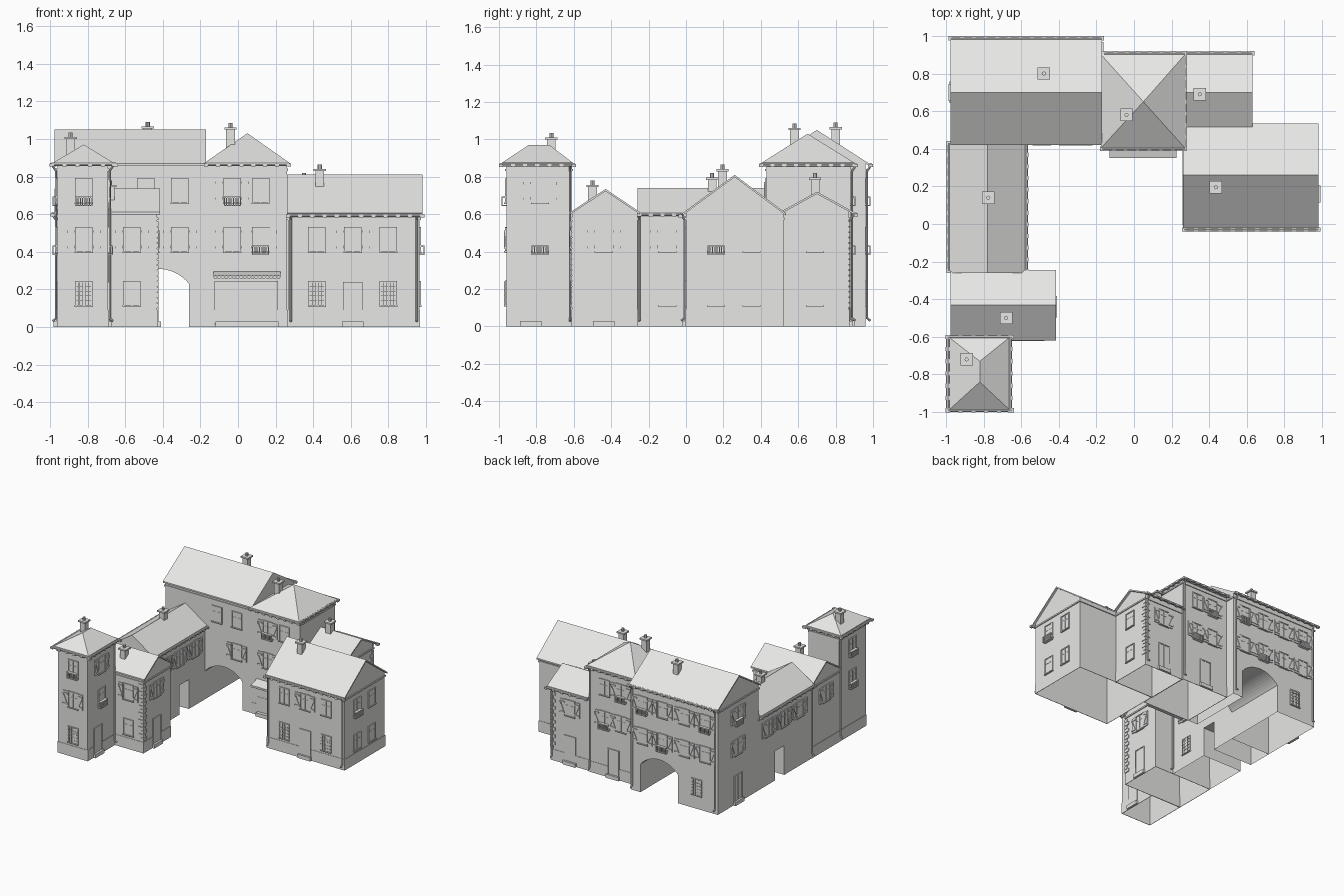
import bpy, bmesh, math
from mathutils import Matrix, Vector

if "Cube" in bpy.data.objects:
    bpy.data.objects.remove(bpy.data.objects["Cube"])

grey = bpy.data.materials.new("plaster_grey")
grey.use_nodes = True
colour = (0.8, 0.8, 0.79, 1)
grey.diffuse_color = colour
grey.node_tree.nodes["Principled BSDF"].inputs["Base Color"].default_value = colour


def finish(name, bm, smooth=False):
    bmesh.ops.recalc_face_normals(bm, faces=bm.faces)
    me = bpy.data.meshes.new(name)
    bm.to_mesh(me)
    bm.free()
    me.materials.append(grey)
    ob = bpy.data.objects.new(name, me)
    bpy.context.collection.objects.link(ob)
    if smooth:
        bpy.ops.object.select_all(action="DESELECT")
        ob.select_set(True)
        bpy.context.view_layer.objects.active = ob
        bpy.ops.object.shade_smooth_by_angle()
    return ob


def box(bm, lo, hi, mat=Matrix()):
    lo, hi = Vector(lo), Vector(hi)
    m = mat @ Matrix.Translation((lo + hi) / 2) @ Matrix.Diagonal((hi - lo).to_4d())
    bmesh.ops.create_cube(bm, size=1, matrix=m)


def rod(bm, a, b, r):
    a, b = Vector(a), Vector(b)
    rot = (b - a).to_track_quat("Z", "Y").to_matrix().to_4x4()
    bmesh.ops.create_cone(bm, cap_ends=True, segments=8, radius1=r, radius2=r,
                          depth=(b - a).length, matrix=Matrix.Translation((a + b) / 2) @ rot)


def prism(axis, pts, l0, l1):
    """Profile of (across, z) points swept along an axis."""
    bm = bmesh.new()
    rings = [[bm.verts.new((l, a, z) if axis == "x" else (a, l, z)) for a, z in pts] for l in (l0, l1)]
    bm.faces.new(rings[0])
    bm.faces.new(rings[1][::-1])
    for i in range(len(pts)):
        j = (i + 1) % len(pts)
        bm.faces.new((rings[0][i], rings[1][i], rings[1][j], rings[0][j]))
    return bm


def cut(ob, bm):
    cutter = finish("passage_cutter", bm)
    mod = ob.modifiers.new("passage", "BOOLEAN")
    mod.operation, mod.solver, mod.object = "DIFFERENCE", "EXACT", cutter
    bpy.context.view_layer.objects.active = ob
    bpy.ops.object.modifier_apply(modifier="passage")
    bpy.data.objects.remove(cutter)


def open_bottom(ob):
    bm = bmesh.new()
    bm.from_mesh(ob.data)
    low = [f for f in bm.faces if max(v.co.z for v in f.verts) < 0.001]
    bmesh.ops.delete(bm, geom=low, context="FACES")
    bm.to_mesh(ob.data)
    bm.free()


def gable(name, axis, ends, walls, roof_ends, eaves, ridge, ze, zr, cutter=None):
    t = 0.012
    def under(a):
        e = eaves[0] if a < ridge else eaves[1]
        return ze + (zr - ze) * (a - e) / (ridge - e) - t
    a0, a1 = walls
    body = finish(name + "_walls", prism(axis, [(a0, 0), (a1, 0), (a1, under(a1)),
                  (ridge, zr - t), (a0, under(a0))], *ends))
    if cutter:
        cut(body, cutter)
    open_bottom(body)
    finish(name + "_roof", prism(axis, [(eaves[0], ze), (ridge, zr), (eaves[1], ze),
           (eaves[1], ze - t), (ridge, zr - t), (eaves[0], ze - t)], *roof_ends))


def hip(name, x, y, top, rx, ry, ridge, ze, zr):
    bm = bmesh.new()
    box(bm, (x[0], y[0], 0), (x[1], y[1], top))
    open_bottom(finish(name + "_walls", bm))
    bm = bmesh.new()
    pts = [(a, b, z) for a in rx for b in ry for z in (ze - 0.012, ze)]
    pts += [(ridge[0], b, zr) for b in set(ridge[1:])]
    bmesh.ops.convex_hull(bm, input=[bm.verts.new(p) for p in pts])
    finish(name + "_roof", bm)


# Arched carriage passage and small side passage
angle = math.radians(50.4)
arch = [(-0.26, -0.1)]
for i in range(17):
    t = angle - 2 * angle * i / 16
    arch.append((-0.43 + 0.2206 * math.sin(t), 0.0894 + 0.2206 * math.cos(t)))
arch.append((-0.6, -0.1))
side_gate = [(0.1, -0.1), (0.22, -0.1), (0.22, 0.24), (0.1, 0.24)]

# Building masses
gable("main_house", "x", (-0.96, -0.17), (0.43, 0.96), (-0.975, -0.17), (0.42, 0.98),
      0.70, 0.87, 1.05, prism("y", arch, 0.3, 1.1))
gable("west_wing", "y", (-0.26, 0.43), (-0.96, -0.6), (-0.26, 0.43), (-0.98, -0.58),
      -0.78, 0.61, 0.74, prism("x", side_gate, -1.1, -0.5))
gable("low_house", "x", (-0.96, -0.43), (-0.61, -0.26), (-0.975, -0.415), (-0.62, -0.245), -0.43, 0.61, 0.735)
gable("east_house", "x", (0.265, 0.965), (0, 0.52), (0.26, 0.98), (-0.02, 0.535), 0.26, 0.605, 0.81)
gable("back_house", "x", (0.26, 0.615), (0.52, 0.87), (0.26, 0.63), (0.5, 0.9), 0.70, 0.61, 0.72)
hip("corner_tower", (-0.96, -0.69), (-0.96, -0.61), 0.86, (-0.98, -0.665), (-0.985, -0.605),
    (-0.82, -0.84, -0.73), 0.875, 0.97)
hip("square_tower", (-0.17, 0.26), (0.43, 0.88), 0.86, (-0.175, 0.27), (0.405, 0.9),
    (0.05, 0.65, 0.65), 0.875, 1.03)


def bands(bm, x, y, z0, z1, out):
    box(bm, (x[0] - out, y[0] - out, z0), (x[1] + out, y[0], z1))
    box(bm, (x[0] - out, y[1], z0), (x[1] + out, y[1] + out, z1))
    box(bm, (x[0] - out, y[0], z0), (x[0], y[1], z1))
    box(bm, (x[1], y[0], z0), (x[1] + out, y[1], z1))


# Cornices under the eaves and plinths at the ground
cornice, plinth = bmesh.new(), bmesh.new()
blocks = [((-0.96, -0.69), (-0.96, -0.61), 0.83), ((-0.17, 0.26), (0.43, 0.88), 0.83),
          ((0.265, 0.965), (0, 0.52), 0.57), ((0.26, 0.615), (0.52, 0.87), 0.57),
          ((-0.96, -0.43), (-0.61, -0.26), 0.57)]
for x, y, z in blocks:
    bands(cornice, x, y, z, z + 0.012, 0.007)
    bands(plinth, x, y, 0, 0.09, 0.003)
bands(cornice, (-0.96, -0.17), (0.43, 0.96), 0.83, 0.842, 0.007)
bands(cornice, (-0.96, -0.6), (-0.26, 0.43), 0.57, 0.582, 0.007)
finish("cornices", cornice)
finish("plinths", plinth)

# Gutters with brackets
gutters = bmesh.new()
for a, b in [((-0.99, -0.99, 0.865), (-0.65, -0.99, 0.865)), ((-0.99, -0.99, 0.865), (-0.99, -0.6, 0.865)),
             ((-0.658, -0.99, 0.865), (-0.658, -0.6, 0.865)), ((-0.99, -0.6, 0.865), (-0.65, -0.6, 0.865)),
             ((-0.987, -0.25, 0.6), (-0.987, 0.43, 0.6)), ((-0.573, -0.25, 0.6), (-0.573, 0.43, 0.6)),
             ((0.265, -0.03, 0.595), (0.98, -0.03, 0.595)), ((-0.975, 0.988, 0.865), (-0.17, 0.988, 0.865)),
             ((-0.17, 0.4, 0.865), (0.27, 0.4, 0.865)), ((-0.16, 0.908, 0.865), (0.27, 0.908, 0.865)),
             ((0.27, 0.908, 0.6), (0.63, 0.908, 0.6)), ((0.27, 0.4, 0.865), (0.27, 0.9, 0.865))]:
    rod(gutters, a, b, 0.009)
    a, b = Vector(a), Vector(b)
    n = int((b - a).length / 0.06)
    for i in range(n + 1):
        p = a.lerp(b, i / n)
        box(gutters, p - Vector((0.011, 0.011, 0.012)), p + Vector((0.011, 0.011, 0.004)))
finish("gutters", gutters, True)

# Downpipes with a kicked-out foot
pipes = bmesh.new()
for x, y, z, dx, dy in [(-0.968, -0.62, 0.86, -1, 0), (-0.682, -0.62, 0.86, 1, 0), (-0.592, -0.25, 0.6, 1, 0),
                        (-0.968, -0.25, 0.6, -1, 0), (0.28, -0.008, 0.6, 0, -1), (0.95, -0.008, 0.6, 0, -1),
                        (-0.19, 0.968, 0.86, 0, 1), (-0.94, 0.968, 0.86, 0, 1),
                        (0.25, 0.888, 0.86, 0, 1), (0.6, 0.878, 0.6, 0, 1)]:
    rod(pipes, (x, y, 0.04), (x, y, z - 0.03), 0.006)
    rod(pipes, (x, y, z - 0.03), (x + dx * 0.02, y + dy * 0.02, z), 0.006)
    rod(pipes, (x, y, 0.045), (x + dx * 0.018, y + dy * 0.018, 0.03), 0.006)
finish("downpipes", pipes, True)

# Chimneys: shaft, cap and pot
chimneys = bmesh.new()
for x, y, z in [(-0.48, 0.8, 1.09), (-0.04, 0.58, 1.085), (0.35, 0.69, 0.82), (0.435, 0.195, 0.865),
                (-0.775, 0.14, 0.82), (-0.68, -0.5, 0.78), (-0.89, -0.72, 1.035)]:
    box(chimneys, (x - 0.023, y - 0.023, z - 0.16), (x + 0.023, y + 0.023, z - 0.03))
    box(chimneys, (x - 0.033, y - 0.033, z - 0.036), (x + 0.033, y + 0.033, z - 0.024))
    rod(chimneys, (x, y, z - 0.03), (x, y, z), 0.011)
finish("chimneys", chimneys)

# Windows, doors, shutters and window balconies, placed per wall
SIDES = {"front": (0, 1, -1), "right": (90, 1, 1), "back": (180, -1, 1), "left": (-90, -1, -1)}
windows, doors, shutters, rails = (bmesh.new() for _ in range(4))


def opening(side, plane, c, z, kind="plain", w=0.085, h=0.125):
    deg, su, sd = SIDES[side]
    rot = Matrix.Rotation(math.radians(deg), 4, "Z")
    u, d = c * su, plane * sd
    def bar(bm, u0, u1, z0, z1, out, start=0.0):
        box(bm, (u + u0, -d - out, z + z0), (u + u1, -d - start, z + z1), rot)
    a, b = w / 2, h / 2
    bm = doors if kind == "door" else windows
    bar(bm, -a, a, -b, b, 0.004)
    for s in (-1, 1):
        bar(bm, s * a - 0.004, s * a + 0.004, -b, b + 0.004, 0.008)
    bar(bm, -a, a, b - 0.004, b + 0.004, 0.008)
    if kind == "door":
        bar(bm, -a - 0.01, a + 0.01, -b, -b + 0.03, 0.02)
        bar(bm, -0.002, 0.002, -b, b, 0.006)
        return
    bar(bm, -a - 0.006, a + 0.006, -b - 0.008, -b, 0.012)
    bar(bm, -0.003, 0.003, -b, b, 0.007)
    bar(bm, -a, a, 0.018, 0.022, 0.006)
    if kind == "grille":
        for i in range(1, 5):
            p = -a + w * i / 5
            bar(rails, p - 0.0015, p + 0.0015, -b, b, 0.012, 0.009)
            q = -b + h * i / 5
            bar(rails, -a, a, q - 0.0015, q + 0.0015, 0.012, 0.009)
    if "shutter" in kind:
        for s in (-1, 1):
            p = s * (a + 0.026)
            bar(shutters, p - 0.02, p + 0.02, -b, b, 0.007)
            for q in (-b + 0.02, b - 0.02):
                bar(shutters, p - 0.02, p + 0.02, q - 0.005, q + 0.005, 0.012)
            tilt = rot @ Matrix.Translation((u + p, -d - 0.009, z)) @ Matrix.Rotation(s * 0.4, 4, "Y")
            box(shutters, (-0.004, -0.003, -b + 0.02), (0.004, 0.003, b - 0.02), tilt)
    if "balcony" in kind:
        for q in (-b - 0.02, -b + 0.024):
            bar(rails, -a - 0.003, a + 0.003, q, q + 0.007, 0.026)
        for i in range(8):
            p = -a + w * i / 7
            bar(rails, p - 0.003, p + 0.003, -b - 0.02, -b + 0.028, 0.026, 0.021)


LOW, MID, TOP, DOOR = 0.178, 0.465, 0.725, 0.117
DH = {"w": 0.095, "h": 0.234}

# Corner tower
for side, plane, c in [("front", -0.96, -0.82), ("right", -0.69, -0.78), ("left", -0.96, -0.78)]:
    opening(side, plane, c, MID, "balcony" if side != "front" else "shutter")
    opening(side, plane, c, TOP, "balcony" if side != "right" else "shutter")
opening("front", -0.96, -0.82, LOW, "grille")
opening("right", -0.69, -0.83, DOOR, "door", **DH)
# Low house
opening("front", -0.61, -0.565, LOW)
opening("front", -0.61, -0.565, MID, "shutter")
opening("right", -0.43, -0.44, DOOR, "door", **DH)
for side, plane in (("right", -0.43), ("left", -0.96)):
    opening(side, plane, -0.44, MID, "shutter")
# West wing
for y in (-0.1, 0.1, 0.3):
    opening("right", -0.6, y, MID, "shutter")
    opening("left", -0.96, y, MID, "shutter")
opening("right", -0.6, -0.1, LOW, "grille")
# Main house
for x in (-0.28, -0.46, -0.66, -0.85):
    opening("back", 0.96, x, MID, "shutter balcony" if x == -0.46 else "shutter")
    opening("back", 0.96, x, TOP, "shutter balcony" if x < -0.8 or x > -0.3 else "shutter")
opening("back", 0.96, -0.77, LOW, "grille")
opening("front", 0.43, -0.31, MID, "shutter")
for x in (-0.31, -0.49):
    opening("front", 0.43, x, TOP)
for z in (MID, TOP):
    opening("left", -0.96, 0.70, z, "shutter balcony" if z == TOP else "shutter")
opening("left", -0.96, 0.70, DOOR, "door", **DH)
# Square tower
for side, plane in (("front", 0.43), ("back", 0.88)):
    opening(side, plane, -0.03, MID, "shutter")
    opening(side, plane, 0.12, MID, "shutter balcony")
    opening(side, plane, -0.03, TOP, "shutter balcony")
    opening(side, plane, 0.12, TOP)
opening("back", 0.88, 0.04, DOOR, "door", **DH)
opening("front", 0.43, 0.045, 0.13, "plain", 0.33, 0.22)
# East house
for x in (0.42, 0.8):
    opening("front", 0, x, LOW, "grille")
    opening("front", 0, x, MID)
opening("front", 0, 0.61, MID, "shutter")
opening("front", 0, 0.61, DOOR, "door", **DH)
for y in (0.16, 0.35):
    opening("right", 0.965, y, LOW)
    opening("right", 0.965, y, MID, "balcony" if y < 0.2 else "plain")
# Back house
for z in (LOW, MID):
    opening("right", 0.615, 0.69, z)
opening("back", 0.87, 0.44, MID, "shutter")
opening("back", 0.87, 0.44, DOOR, "door", **DH)
for name, bm in (("windows", windows), ("doors", doors), ("shutters", shutters), ("grilles_and_railings", rails)):
    finish(name, bm)

# Corner quoins
quoins = bmesh.new()
for x, y, dx, dy in [(-0.43, -0.61, -1, 1), (0.615, 0.87, -1, -1)]:
    for i in range(16):
        lx, ly = (0.04, 0.022) if i % 2 else (0.022, 0.04)
        xs, ys = sorted((x - dx * 0.006, x + dx * lx)), sorted((y - dy * 0.006, y + dy * ly))
        box(quoins, (xs[0], ys[0], 0.1 + i * 0.029), (xs[1], ys[1], 0.125 + i * 0.029))
finish("quoins", quoins)

# Shop awning with scalloped fringe, and its step
awning = prism("x", [(0.43, 0.295), (0.35, 0.272), (0.35, 0.262), (0.43, 0.285)], -0.13, 0.225)
for i in range(18):
    x = -0.12 + i * 0.0197
    rod(awning, (x, 0.35, 0.264), (x, 0.355, 0.264), 0.0098)
finish("shop_awning", awning)
step = bmesh.new()
box(step, (-0.12, 0.4, 0), (0.215, 0.43, 0.03))
finish("shop_step", step)
